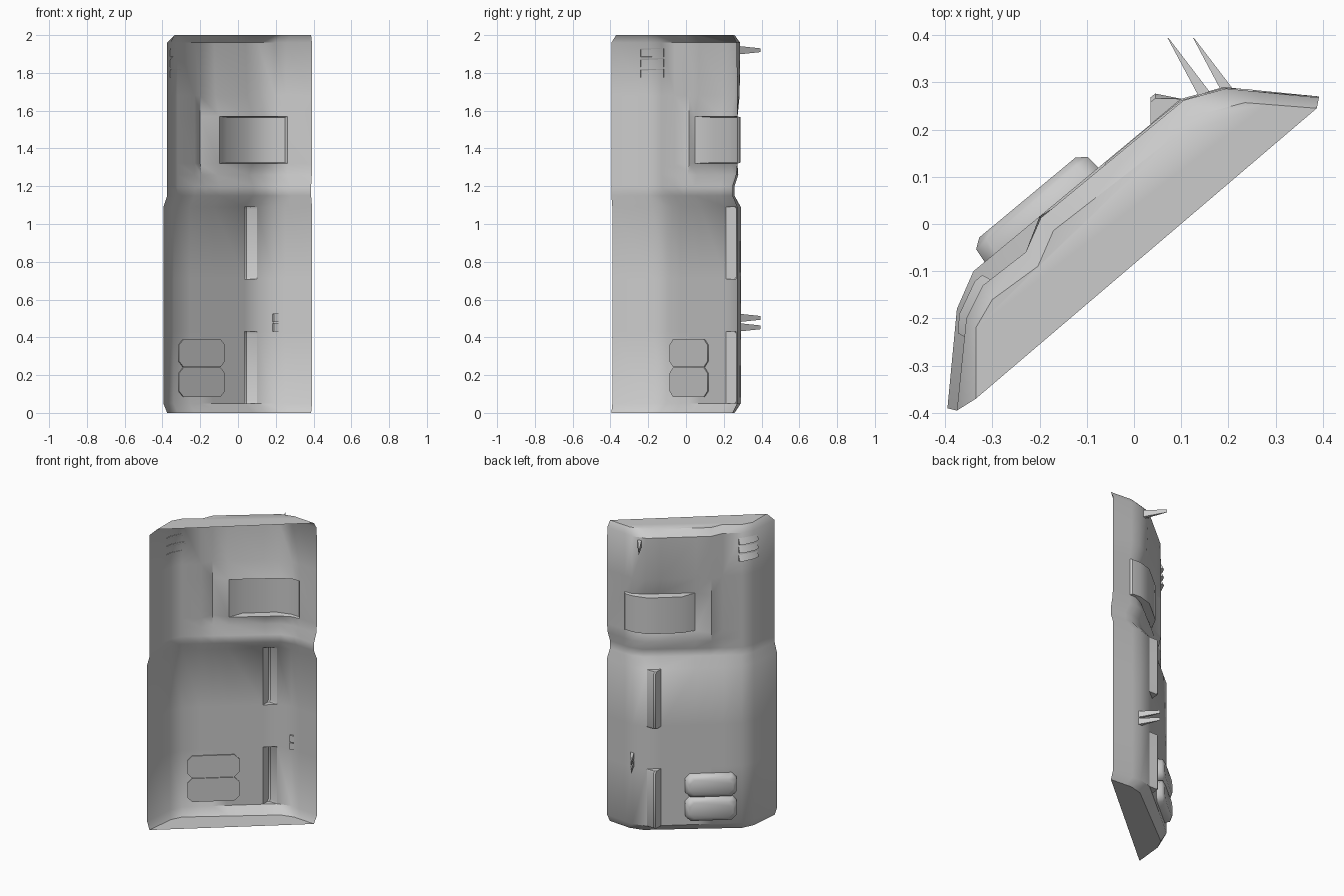
import bpy, math
from mathutils import Vector

if "Cube" in bpy.data.objects:
    bpy.data.objects.remove(bpy.data.objects["Cube"])

def make(name, verts, faces, angle=40):
    me = bpy.data.meshes.new(name)
    me.from_pydata(verts, [], faces)
    me.update()
    ob = bpy.data.objects.new(name, me)
    bpy.context.collection.objects.link(ob)
    bpy.ops.object.select_all(action='DESELECT')
    ob.select_set(True)
    bpy.context.view_layer.objects.active = ob
    bpy.ops.object.shade_smooth_by_angle(angle=math.radians(angle))
    return ob

# plan outline of the shell: (x, y) and its inset vector
P = [(-.395, -.39), (-.375, -.18), (-.34, -.10), (.10, .265), (.19, .29), (.392, .27)]
V = [(.02, -.005), (.02, -.02), (.02, -.03), (.05, -.03), (.045, -.033), (-.005, -.025)]

def at_x(x):
    for k in range(5):
        if x <= P[k + 1][0] + 1e-6:
            t = (x - P[k][0]) / (P[k + 1][0] - P[k][0])
            return (Vector(P[k]).lerp(Vector(P[k + 1]), t),
                    Vector(V[k]).lerp(Vector(V[k + 1]), t))

COLS = [at_x(x) for x in (-.395, -.375, -.34, -.255, -.2, -.13, .035, .10, .19, .25, .392)]
# rows: z, inset of left strip, of bulged frame, of window surround
ROWS = [(0, 1, 1, 1), (.05, 0, 0, 0), (.43, 0, 0, 0), (.71, 0, 0, 0), (1.09, 0, 0, 0),
        (1.15, 1, 1, 1), (1.2, 1, 1, 1), (1.26, 1, .25, .5), (1.32, 1, 0, .9),
        (1.57, 1, 0, .9), (1.68, 1, 0, .3), (1.96, 1, .1, .1), (2, 2, 1, 1)]
NC, NR = len(COLS), len(ROWS)

def pos(c, r):
    z, left, frame, win = ROWS[r]
    d = left if c <= 3 else frame
    if 5 <= c <= 9:
        d = frame + (win - frame) * {8: .6, 9: .4}.get(c, 1)
    p, v = COLS[c]
    q = p + v * d
    if c == 0 and d > 1.5:
        q = p + Vector((.06, .02))
    return (q.x, q.y, z)

def is_hole(c, r):
    return (c == 6 and r in (1, 3)) or (5 <= c <= 8 and r == 8)

# shell panel with top and bottom caps, open on the diagonal side
verts = [pos(c, r) for r in range(NR) for c in range(NC)]
faces = [(r * NC + c + 1, r * NC + c, (r + 1) * NC + c, (r + 1) * NC + c + 1)
         for r in range(NR - 1) for c in range(NC - 1) if not is_hole(c, r)]
faces.append(tuple(range(NC)))
faces.append(tuple(reversed(range((NR - 1) * NC, NR * NC))))
make("shell_panel", verts, faces)

# window box standing out of the recess, open to the inside
outer = [(-.06, .13), (.045, .218), (.10, .262), (.19, .288), (.25, .285)]
n = len(outer)
verts = ([pos(5 + i, 8) for i in range(n)] + [(x, y, 1.325) for x, y in outer]
         + [(x, y, 1.565) for x, y in outer] + [pos(5 + i, 9) for i in range(n)])
faces = [(k * n + i + 1, k * n + i, (k + 1) * n + i, (k + 1) * n + i + 1)
         for k in range(3) for i in range(n - 1)]
faces += [(0, 3 * n, 2 * n, n), (n - 1, 2 * n - 1, 3 * n - 1, 4 * n - 1)]
make("window_box", verts, faces)

# wedge strips, open to the inside
for i, (z0, z1) in enumerate([(.05, .43), (.71, 1.09)]):
    tri = [(.035, .211), (.035, .268), (.045, .276), (.10, .265)]
    verts = []
    for z, s in ((z0, 1), (z0 + .012, 0), (z1 - .012, 0), (z1, 1)):
        for k, (x, y) in enumerate(tri):
            verts.append((x, y - (.01 * s if k in (1, 2) else 0), z))
    faces = [(r * 4 + k + 1, r * 4 + k, r * 4 + 4 + k, r * 4 + 5 + k)
             for r in range(3) for k in range(3)]
    faces += [(0, 1, 2, 3), (15, 14, 13, 12)]
    make(f"wedge_strip_{i}", verts, faces)

# two chamfered pads low on the back
a, b = Vector((-.315, -.083)), Vector((-.073, .118))
along = (b - a).normalized()
out = Vector((-along.y, along.x))

def pad(name, z0, z1):
    mid, hw = (a + b) / 2, (b - a).length / 2
    zm, hz = (z0 + z1) / 2, (z1 - z0) / 2
    verts = []
    for depth, inset in ((-.006, 0), (.035, .004), (.05, .025)):
        w, h, c = hw - inset, hz - inset, .03
        ring = [(-w + c, -h), (w - c, -h), (w, -h + c), (w, h - c),
                (w - c, h), (-w + c, h), (-w, h - c), (-w, -h + c)]
        for s, t in ring:
            q = mid + along * s + out * depth
            verts.append((q.x, q.y, zm + t))
    faces = [(k * 8 + (i + 1) % 8, k * 8 + i, k * 8 + 8 + i, k * 8 + 8 + (i + 1) % 8)
             for k in range(2) for i in range(8)]
    faces += [tuple(range(8)), tuple(range(23, 15, -1))]
    make(name, verts, faces, 50)

pad("lower_pad", .085, .24)
pad("upper_pad", .243, .39)

# louvre slats across the left corner
path = [(-.357, -.24), (-.354, -.2), (-.321, -.13), (-.305, -.117)]
for i, z in enumerate((1.775, 1.83, 1.885)):
    verts = []
    for dz, k in ((0, -.1), (.004, 1), (.045, -.1)):
        verts += [(x - .016 * k, y + .009 * k, z + dz) for x, y in path]
    faces = [(r * 4 + c + 1, r * 4 + c, r * 4 + c + 4, r * 4 + c + 5)
             for r in range(2) for c in range(3)]
    faces += [(0, 8, 4), (3, 7, 11)]
    make(f"louvre_slat_{i}", verts, faces)

# tapered spikes
for i, (x, z) in enumerate([(.148, 1.92), (.202, .453), (.202, .503)]):
    verts = [(x + sx * .012, .276 + sx * .004, z + sz * .022) for sx, sz in
             ((-1, -1), (1, -1), (1, 1), (-1, 1))]
    verts += [(x - .076 + sx * .001, .394, z + sz * .01) for sx, sz in
              ((-1, -1), (1, -1), (1, 1), (-1, 1))]
    faces = [(k, (k + 1) % 4, (k + 1) % 4 + 4, k + 4) for k in range(4)]
    faces += [(3, 2, 1, 0), (4, 5, 6, 7)]
    make(f"spike_{i}", verts, faces, 30)
